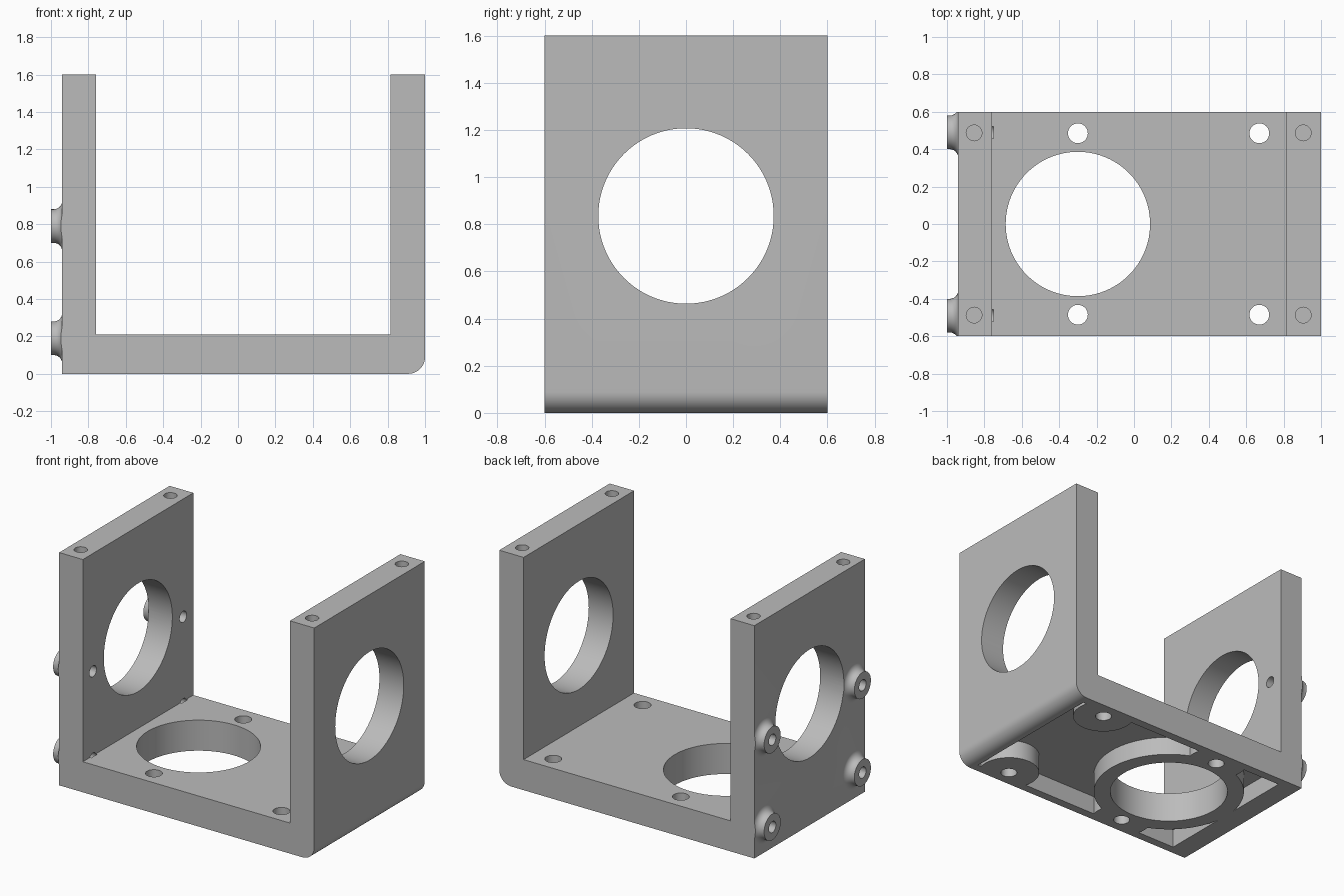
import bpy, bmesh, math
from mathutils import Matrix, Vector

if "Cube" in bpy.data.objects:
    bpy.data.objects.remove(bpy.data.objects["Cube"], do_unlink=True)

grey = bpy.data.materials.new("plain_grey")
grey.use_nodes = True
grey.diffuse_color = (0.5, 0.5, 0.5, 1)
grey.node_tree.nodes["Principled BSDF"].inputs["Base Color"].default_value = (0.5, 0.5, 0.5, 1)
DEPTH = 0.6      # half of the bracket's depth
AXES = {"X": Matrix.Rotation(math.pi / 2, 4, "Y"), "Z": Matrix.Identity(4)}


def make(name, bm):
    bmesh.ops.recalc_face_normals(bm, faces=bm.faces)
    mesh = bpy.data.meshes.new(name)
    bm.to_mesh(mesh)
    bm.free()
    mesh.materials.append(grey)
    obj = bpy.data.objects.new(name, mesh)
    bpy.context.collection.objects.link(obj)
    return obj


def extrude_profile(name, points, half):
    """Side profile in x and z, extruded along y."""
    bm = bmesh.new()
    face = bm.faces.new([bm.verts.new((x, -half, z)) for x, z in points])
    side = bmesh.ops.extrude_face_region(bm, geom=[face])["geom"]
    bmesh.ops.translate(bm, vec=(0, 2 * half, 0),
                        verts=[v for v in side if isinstance(v, bmesh.types.BMVert)])
    return make(name, bm)


def cylinder(name, centre, radius, length, axis="Z", segments=32):
    bm = bmesh.new()
    bmesh.ops.create_cone(bm, cap_ends=True, segments=segments, radius1=radius,
                          radius2=radius, depth=length,
                          matrix=Matrix.Translation(centre) @ AXES[axis])
    return make(name, bm)


def combine(target, other, operation):
    mod = target.modifiers.new("combine", "BOOLEAN")
    mod.operation, mod.object, mod.solver = operation, other, "EXACT"
    bpy.context.view_layer.objects.active = target
    bpy.ops.object.modifier_apply(modifier=mod.name)
    bpy.data.objects.remove(other, do_unlink=True)


def arc(cx, cz, r, start, end, steps=12):
    angles = [math.radians(start + (end - start) * i / steps) for i in range(steps + 1)]
    return [(cx + r * math.cos(a), cz + r * math.sin(a)) for a in angles]


# U-shaped body with one rounded lower edge
bracket = extrude_profile("bracket", [(-0.94, 0)] + arc(0.91, 0.09, 0.09, -90, 0)
                          + [(1, 1.6), (0.815, 1.6), (0.815, 0.21),
                             (-0.76, 0.21), (-0.76, 1.6), (-0.94, 1.6)], DEPTH)

# Underside pocket, leaving a ring and round pads standing around the holes
pocket = extrude_profile("pocket", [(-0.79, -0.1), (0.89, -0.1), (0.89, 0.03)]
                         + arc(0.79, 0.03, 0.1, 0, 90) + [(-0.79, 0.13)], 0.54)
combine(pocket, cylinder("ring", (-0.3, 0, 0), 0.495, 1, segments=96), "DIFFERENCE")
for x in (-0.3, 0.67):
    for y in (-0.485, 0.485):
        combine(pocket, cylinder("pad", (x, y, 0), 0.2, 1, segments=48), "DIFFERENCE")
combine(bracket, pocket, "DIFFERENCE")

# Flared screw bosses on the outer wall, trimmed flush with the sides
for y in (-0.49, 0.49):
    for z in (0.19, 0.79):
        bm = bmesh.new()
        profile = ([(0, -1), (0.09, -1), (0.09, -0.985)]
                   + [(0.135 + px, -0.985 + pz) for px, pz in arc(0, 0, 0.045, 180, 90, 8)]
                   + [(0.135, -0.92), (0, -0.92)])
        verts = [bm.verts.new((x, y + r, z)) for r, x in profile]
        edges = [bm.edges.new(pair) for pair in zip(verts, verts[1:])]
        bmesh.ops.spin(bm, geom=verts + edges, cent=(0, y, z), axis=(1, 0, 0),
                       angle=math.tau, steps=40, use_duplicate=False)
        bmesh.ops.remove_doubles(bm, verts=bm.verts, dist=0.0005)
        # Trim and cap at the side plane
        s = math.copysign(1, y)
        bmesh.ops.bisect_plane(bm, geom=bm.verts[:] + bm.edges[:] + bm.faces[:],
                               plane_co=(0, s * DEPTH, 0), plane_no=(0, s, 0),
                               clear_outer=True)
        bmesh.ops.holes_fill(bm, edges=[e for e in bm.edges if e.is_boundary], sides=0)
        combine(bracket, make("boss", bm), "UNION")

# Large openings through both walls and the floor
combine(bracket, cylinder("wall_opening", (0, 0, 0.835), 0.372, 3, "X", 96), "DIFFERENCE")
combine(bracket, cylinder("floor_opening", (-0.3, 0, 0), 0.386, 1, segments=96), "DIFFERENCE")

# Screw holes: floor, wall tops and bosses
for y in (-1, 1):
    for x in (-0.3, 0.67):
        combine(bracket, cylinder("floor_hole", (x, y * 0.485, 0), 0.053, 1), "DIFFERENCE")
    for x in (-0.855, 0.905):
        combine(bracket, cylinder("top_hole", (x, y * 0.487, 1.6), 0.042, 0.5), "DIFFERENCE")
    for z in (0.19, 0.79):
        combine(bracket, cylinder("boss_hole", (-0.9, y * 0.49, z), 0.038, 0.3, "X"),
                "DIFFERENCE")

bpy.ops.object.select_all(action="DESELECT")
bracket.select_set(True)
bpy.context.view_layer.objects.active = bracket
bpy.ops.object.shade_smooth_by_angle(angle=math.radians(30))
